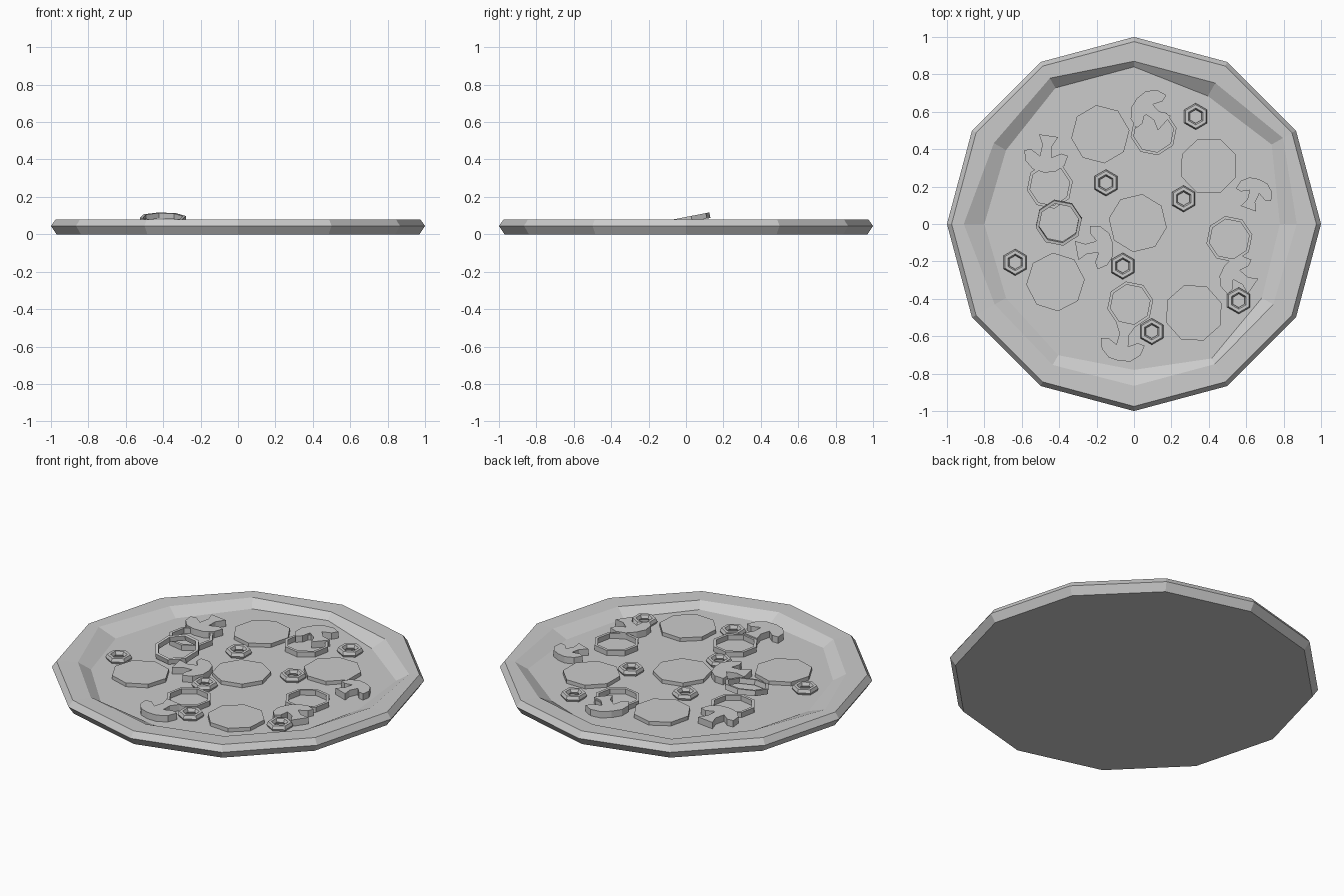
import bpy, bmesh
from math import pi, sin, cos, radians
from mathutils import Matrix

cube = bpy.data.objects.get("Cube")
if cube:
    bpy.data.objects.remove(cube, do_unlink=True)

FLOOR = 0.038

grey = bpy.data.materials.new("plain_grey")
grey.use_nodes = True
grey.diffuse_color = (0.6, 0.6, 0.6, 1)
grey.node_tree.nodes["Principled BSDF"].inputs["Base Color"].default_value = (0.6, 0.6, 0.6, 1)


def finish(bm, name, loc=(0, 0, 0), rot=(0, 0, 0), scale=1):
    bmesh.ops.recalc_face_normals(bm, faces=bm.faces)
    mesh = bpy.data.meshes.new(name)
    bm.to_mesh(mesh)
    bm.free()
    mesh.materials.append(grey)
    obj = bpy.data.objects.new(name, mesh)
    obj.location, obj.rotation_euler = loc, rot
    obj.scale = (scale, scale, 1)
    bpy.context.collection.objects.link(obj)
    return obj


def loft(bm, loops, sides, closed=False):
    """Join loops of (radius or radii, z); cap the ends unless closed."""
    rows = []
    for radius, z in loops:
        radii = radius if isinstance(radius, list) else [radius] * sides
        rows.append([bm.verts.new((r * cos(2 * pi * i / sides), r * sin(2 * pi * i / sides), z))
                     for i, r in enumerate(radii)])
    pairs = list(zip(rows, rows[1:]))
    if closed:
        pairs.append((rows[-1], rows[0]))
    else:
        bm.faces.new(rows[0])
        bm.faces.new(rows[-1])
    for a, b in pairs:
        for i in range(sides):
            j = (i + 1) % sides
            bm.faces.new((a[i], a[j], b[j], b[i]))


# Crust with an uneven inner lip and a flat filling
lip = [.87, .92, .87, .87, .90, .865, .91, .86, .87, .865, .865, .86]
edge = [.78, .85, .79, .84, .84, .79, .80, .79, .81, .78, .83, .79]
bm = bmesh.new()
loft(bm, [(.97, 0), (1, .045), (.975, .08), (lip, .078), (edge, FLOOR)], 12)
finish(bm, "crust_base")

# Sausage slices
for i, (x, y) in enumerate([(-.18, .48), (.40, .31), (.02, .005), (-.42, -.31), (.32, -.475)]):
    bm = bmesh.new()
    loft(bm, [(.157, -.01), (.157, .022)], 8)
    finish(bm, f"sausage_slice_{i + 1}", (x, y, FLOOR), (0, 0, radians(8 + 14 * i)))

# Pepper rings, the last one leaning on its neighbour
rings = [(-.45, .205, FLOOR, 0), (.105, .49, FLOOR, 0), (.51, -.08, FLOOR, 0),
         (-.02, -.43, FLOOR, 0), (-.402, .01, .064, 11)]
for i, (x, y, z, tilt) in enumerate(rings):
    bm = bmesh.new()
    loft(bm, [(.125, 0), (.125, .03), (.108, .03), (.108, 0)], 8, closed=True)
    bmesh.ops.rotate(bm, verts=bm.verts, matrix=Matrix.Rotation(pi / 8 - .2, 3, 'Z'))
    finish(bm, f"pepper_ring_{i + 1}", (x, y, z), (radians(tilt), 0, 0))

# Olive rings with bevelled rims
for i, (x, y) in enumerate([(.33, .575), (-.15, .22), (.265, .135), (-.635, -.205),
                            (-.06, -.225), (.56, -.41), (.095, -.575)]):
    bm = bmesh.new()
    loft(bm, [(.063, -.005), (.071, .012), (.063, .03), (.045, .03), (.036, .012), (.045, -.005)],
         6, closed=True)
    finish(bm, f"olive_ring_{i + 1}", (x, y, FLOOR), (0, 0, pi / 6))

# Mushroom slices: half outline mirrored, domed cap towards local +y
half = [(0, .1), (.06, .09), (.105, .05), (.118, -.005), (.08, -.012), (.032, .015),
        (.026, -.045), (.052, -.098)]
outline = half + [(-x, y) for x, y in reversed(half[1:])]
mushrooms = [(-.06, -.635, -100, 1), (.64, .16, 70, .85), (.09, .605, 138, 1),
             (-.47, .375, -98, 1), (-.21, -.125, 10, 1), (.56, -.28, 145, .95)]
for i, (x, y, aim, size) in enumerate(mushrooms):
    bm = bmesh.new()
    face = bm.faces.new([bm.verts.new((px, py, -.005)) for px, py in outline])
    top = bmesh.ops.extrude_face_region(bm, geom=[face])["geom"]
    bmesh.ops.translate(bm, vec=(0, 0, .043),
                        verts=[v for v in top if isinstance(v, bmesh.types.BMVert)])
    finish(bm, f"mushroom_slice_{i + 1}", (x, y, FLOOR), (0, 0, radians(aim - 90)), size)
